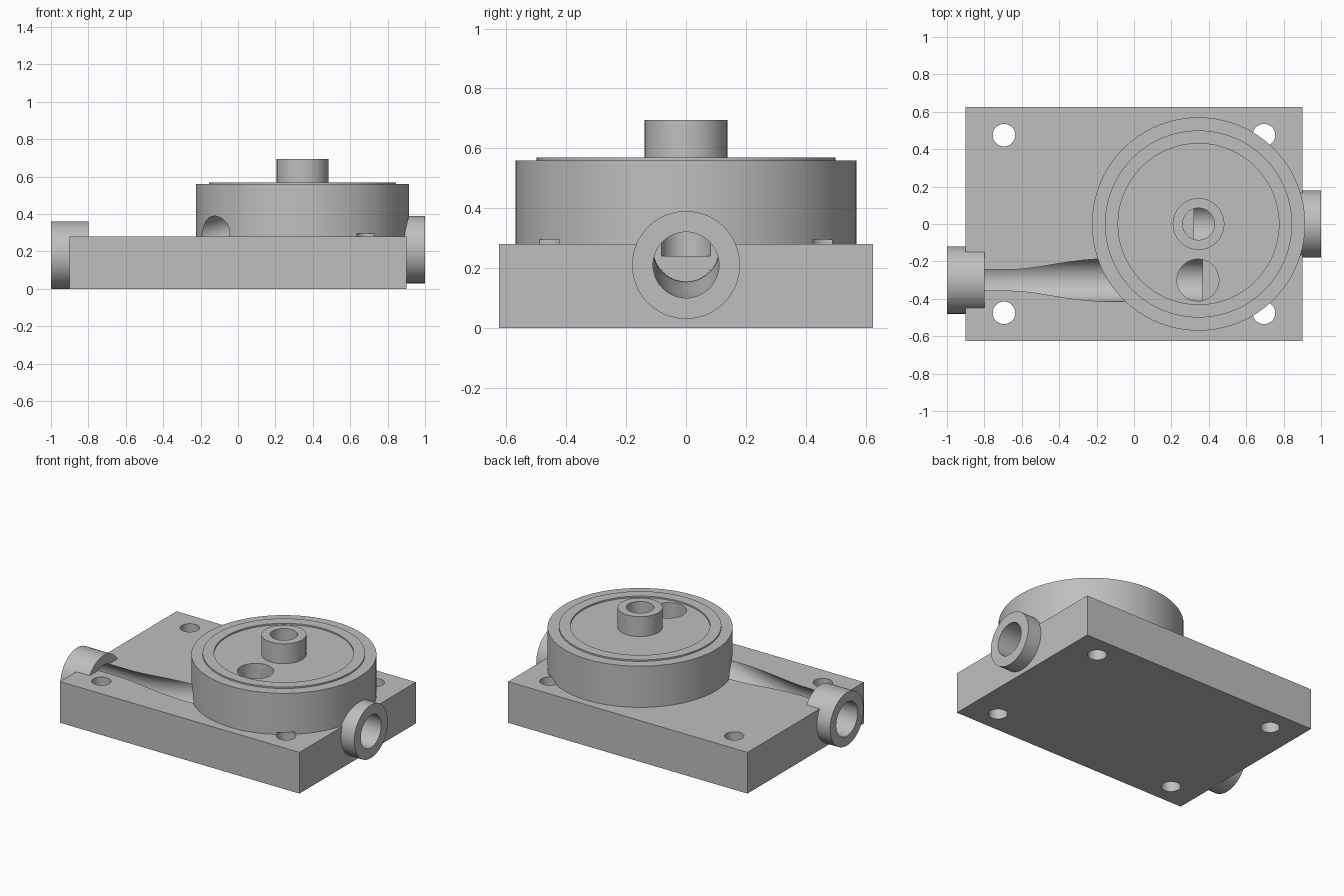
import bpy, bmesh, math
from mathutils import Matrix, Vector

cube = bpy.data.objects.get("Cube")
if cube:
    bpy.data.objects.remove(cube, do_unlink=True)

PLATE_TOP = 0.28
DRUM_X = 0.345
CHANNEL_Y = -0.30

grey = bpy.data.materials.new("plain grey")
grey.use_nodes = True
grey.diffuse_color = (0.52, 0.52, 0.52, 1)
grey.node_tree.nodes["Principled BSDF"].inputs["Base Color"].default_value = grey.diffuse_color


def make_object(name, bm):
    bmesh.ops.recalc_face_normals(bm, faces=bm.faces)
    mesh = bpy.data.meshes.new(name)
    bm.to_mesh(mesh)
    bm.free()
    mesh.materials.append(grey)
    obj = bpy.data.objects.new(name, mesh)
    bpy.context.collection.objects.link(obj)
    return obj


def box(name, size, centre):
    bm = bmesh.new()
    bmesh.ops.create_cube(bm, size=1)
    bmesh.ops.scale(bm, vec=size, verts=bm.verts)
    bmesh.ops.translate(bm, vec=centre, verts=bm.verts)
    return make_object(name, bm)


def cylinder(name, radius, start, end, segments=96):
    start, end = Vector(start), Vector(end)
    axis = end - start
    turn = Vector((0, 0, 1)).rotation_difference(axis).to_matrix().to_4x4()
    bm = bmesh.new()
    bmesh.ops.create_cone(bm, cap_ends=True, segments=segments, radius1=radius, radius2=radius,
                          depth=axis.length, matrix=Matrix.Translation((start + end) / 2) @ turn)
    return make_object(name, bm)


def lathe(name, profile, x, segments=128):
    """Closed solid from a profile that begins and ends on the axis."""
    bm = bmesh.new()
    verts = [bm.verts.new((r, 0, z)) for r, z in profile]
    edges = [bm.edges.new(pair) for pair in zip(verts, verts[1:])]
    bmesh.ops.spin(bm, geom=verts + edges, cent=(0, 0, 0), axis=(0, 0, 1),
                   angle=2 * math.pi, steps=segments)
    bmesh.ops.remove_doubles(bm, verts=bm.verts, dist=1e-4)
    bmesh.ops.translate(bm, vec=(x, 0, 0), verts=bm.verts)
    return make_object(name, bm)


def rising_bore(name, radius, y, x_mouth, x_bend, x_end, z_mouth, z_end, steps=24, segments=64):
    """Round tube along x whose centre eases from z_mouth up to z_end."""
    bm = bmesh.new()
    stations = [(x_mouth, z_mouth)]
    for i in range(steps + 1):
        t = i / steps
        ease = (1 - math.cos(math.pi * t)) / 2
        stations.append((x_bend + (x_end - x_bend) * t, z_mouth + (z_end - z_mouth) * ease))
    rings = []
    for x, z in stations:
        angles = [2 * math.pi * k / segments for k in range(segments)]
        rings.append([bm.verts.new((x, y + radius * math.cos(a), z + radius * math.sin(a)))
                      for a in angles])
    for a, b in zip(rings, rings[1:]):
        for k in range(segments):
            n = (k + 1) % segments
            bm.faces.new((a[k], a[n], b[n], b[k]))
    bm.faces.new(rings[0])
    bm.faces.new(rings[-1])
    return make_object(name, bm)


# Solid parts
base_plate = box("base_plate", (1.8, 1.25, PLATE_TOP), (0, 0, PLATE_TOP / 2))
drum = lathe("drum", [(0, PLATE_TOP), (0.57, PLATE_TOP), (0.57, 0.56), (0.5, 0.56), (0.5, 0.57),
                      (0.43, 0.57), (0.43, 0.56), (0, 0.56)], DRUM_X)
top_spout = cylinder("top_spout", 0.138, (DRUM_X, 0, 0.55), (DRUM_X, 0, 0.695))
right_port = cylinder("left_side_port", 0.18, (0.8, 0, 0.21), (1, 0, 0.21))
left_port = cylinder("right_side_port", 0.18, (-1, CHANNEL_Y, 0.18), (-0.8, CHANNEL_Y, 0.18))

# Cutters: channels, vertical bores and screw holes
channel = rising_bore("channel_cutter", 0.115, CHANNEL_Y, -1.1, -0.66, 0.365, 0.18, 0.36)
outlet = rising_bore("outlet_cutter", 0.11, 0, 1.1, 0.85, 0.32, 0.21, 0.265)
spout_bore = cylinder("spout_bore_cutter", 0.085, (DRUM_X, 0, 0.24), (DRUM_X, 0, 0.9), 64)
drum_hole = cylinder("drum_hole_cutter", 0.112, (0.342, CHANNEL_Y, 0.36), (0.342, CHANNEL_Y, 0.9), 64)
screw_holes = [cylinder("screw_hole_cutter", 0.06, (x, y, -0.1), (x, y, 0.295), 48)
               for x in (-0.695, 0.695) for y in (-0.475, 0.475)]

cuts = {
    base_plate: [channel, outlet, spout_bore] + screw_holes,
    drum: [channel, outlet, spout_bore, drum_hole] + screw_holes[2:],
    top_spout: [spout_bore],
    right_port: [outlet],
    left_port: [channel],
}

for part, cutters in cuts.items():
    bpy.ops.object.select_all(action='DESELECT')
    part.select_set(True)
    bpy.context.view_layer.objects.active = part
    for cutter in cutters:
        mod = part.modifiers.new("cut", 'BOOLEAN')
        mod.operation = 'DIFFERENCE'
        mod.solver = 'EXACT'
        mod.object = cutter
        bpy.ops.object.modifier_apply(modifier=mod.name)
    bpy.ops.object.shade_smooth_by_angle(angle=math.radians(30))

for cutter in [channel, outlet, spout_bore, drum_hole] + screw_holes:
    bpy.data.objects.remove(cutter, do_unlink=True)
